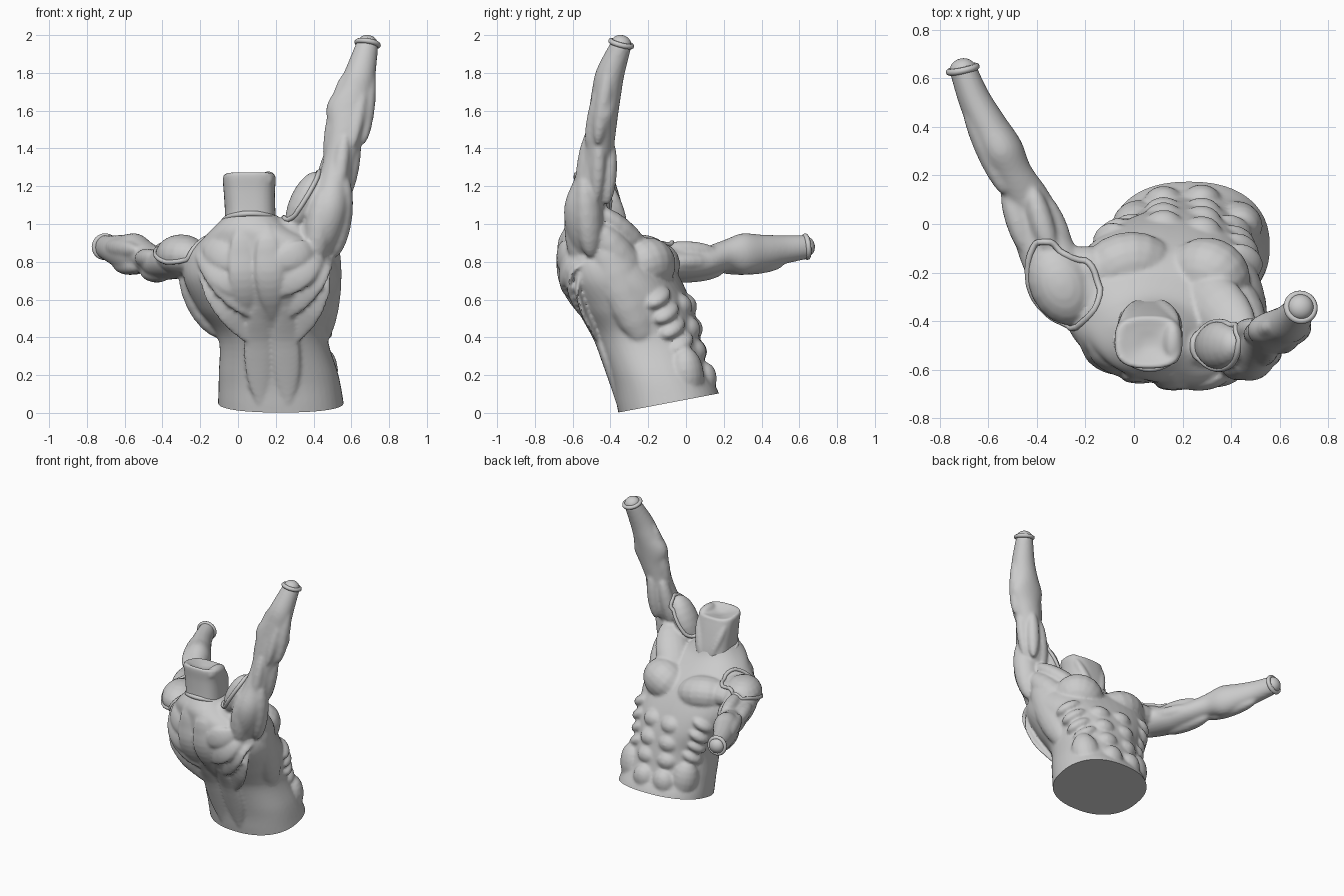
import bpy, bmesh, math
from mathutils import Vector, Matrix, Euler
from mathutils.bvhtree import BVHTree

if "Cube" in bpy.data.objects:
    bpy.data.objects.remove(bpy.data.objects["Cube"])


def smooth_path(rows, sub=6):
    """Catmull-Rom through rows of numbers of any width."""
    out = []
    for i in range(len(rows) - 1):
        p0, p1 = rows[max(i - 1, 0)], rows[i]
        p2, p3 = rows[i + 1], rows[min(i + 2, len(rows) - 1)]
        for s in range(sub):
            t = s / sub
            out.append([0.5 * (2 * b + (c - a) * t + (2 * a - 5 * b + 4 * c - d) * t * t
                               + (3 * b - a - 3 * c + d) * t ** 3)
                        for a, b, c, d in zip(p0, p1, p2, p3)])
    return out + [list(rows[-1])]


def skin_rings(bm, rings):
    vr = [[bm.verts.new(p) for p in r] for r in rings]
    n = len(vr[0])
    for a, b in zip(vr, vr[1:]):
        for i in range(n):
            bm.faces.new((a[i], a[(i + 1) % n], b[(i + 1) % n], b[i]))
    bm.faces.new(vr[0][::-1])
    bm.faces.new(vr[-1])


def trunk(bm, rows, sub=6, n=48, power=2.3):
    """Level rings: cx, cy, z, half width, half depth, yaw, tilt."""
    rings = []
    for cx, cy, z, a, b, yaw, tilt in smooth_path(rows, sub):
        ring, w = [], math.radians(yaw)
        for k in range(n):
            c, s = math.cos(math.tau * k / n), math.sin(math.tau * k / n)
            u = a * math.copysign(abs(c) ** (2 / power), c)
            v = b * math.copysign(abs(s) ** (2 / power), s)
            x, y = u * math.cos(w) - v * math.sin(w), u * math.sin(w) + v * math.cos(w)
            ring.append((cx + x, cy + y, z + tilt * y))
        rings.append(ring)
    skin_rings(bm, rings)


def limb(bm, rows, ref, n=24, sub=6):
    """Rings square to a path: x, y, z, side radius, other radius."""
    path, rings = smooth_path(rows, sub), []
    for i, (x, y, z, a, b) in enumerate(path):
        d = Vector(path[min(i + 1, len(path) - 1)][:3]) - Vector(path[max(i - 1, 0)][:3])
        side = d.cross(ref).normalized()
        up = side.cross(d).normalized()
        rings.append([Vector((x, y, z)) + side * a * math.cos(math.tau * k / n)
                      + up * b * math.sin(math.tau * k / n) for k in range(n)])
    skin_rings(bm, rings)


def ball(bm, m, n=18, rows=11):
    """Unit ball carried by a matrix."""
    rings = []
    for j in range(rows):
        a = math.pi * (j + .15) / (rows - .7)
        rings.append([m @ Vector((math.sin(a) * math.cos(math.tau * k / n),
                                  math.sin(a) * math.sin(math.tau * k / n), -math.cos(a))) for k in range(n)])
    skin_rings(bm, rings)


def blob(bm, loc, size, rot=(0, 0, 0)):
    ball(bm, Matrix.LocRotScale(Vector(loc), Euler([math.radians(r) for r in rot]), Vector(size)))


def strand(bm, a, b, w, d):
    """Long muscle between two points."""
    a, b = Vector(a), Vector(b)
    ball(bm, Matrix.LocRotScale((a + b) / 2, (b - a).to_track_quat('Z', 'Y'),
                                Vector((w, d, (b - a).length / 2))))


def shade(ob, angle=60):
    bpy.ops.object.select_all(action='DESELECT')
    ob.select_set(True)
    bpy.context.view_layer.objects.active = ob
    bpy.ops.object.shade_smooth_by_angle(angle=math.radians(angle))


def fused(name, bm, voxel):
    """Merge overlapping parts into one soft skin."""
    bmesh.ops.recalc_face_normals(bm, faces=bm.faces)
    me = bpy.data.meshes.new(name)
    bm.to_mesh(me)
    bm.free()
    ob = bpy.data.objects.new(name, me)
    bpy.context.collection.objects.link(ob)
    bpy.context.view_layer.objects.active = ob
    rem = ob.modifiers.new("fuse", 'REMESH')
    rem.mode, rem.voxel_size = 'VOXEL', voxel
    sm = ob.modifiers.new("soften", 'SMOOTH')
    sm.factor, sm.iterations = .5, 4
    for m in ("fuse", "soften"):
        bpy.ops.object.modifier_apply(modifier=m)
    return ob


# Torso core, leaning back and twisting as it rises
bm = bmesh.new()
trunk(bm, [(.23, -.08, .01, .335, .27, 0, .19), (.225, -.1, .08, .33, .265, 0, .17),
           (.215, -.14, .2, .317, .255, 0, .08), (.185, -.2, .4, .29, .275, -3, 0),
           (.15, -.27, .55, .36, .305, -8, 0), (.13, -.34, .7, .415, .305, -12, 0),
           (.12, -.385, .82, .40, .265, -14, 0), (.11, -.44, .91, .31, .21, -14, 0),
           (.08, -.47, .98, .21, .17, -10, 0), (.07, -.465, 1.05, .13, .13, 0, 0)])
core = BVHTree.FromBMesh(bm)


def surface(x, z, side):
    hit = core.ray_cast(Vector((x, 2 * side, z)), Vector((0, -side, 0)))[0]
    return hit or Vector((x, -.3, z))


def on_skin(x, z, side, size, rot=(0, 0, 0), sink=.65):
    blob(bm, surface(x, z, side) - Vector((0, side * size[1] * sink, 0)), size, rot)


def skin_strand(x0, z0, x1, z1, side, w, d):
    """Flat muscle band that follows the core surface."""
    rows = []
    for i in range(7):
        t = i / 6
        f = .15 + .85 * math.sin(math.pi * t) ** .7
        rows.append((*surface(x0 + (x1 - x0) * t, z0 + (z1 - z0) * t, side), w * f, d * f))
    limb(bm, rows, Vector((0, 1, 0)), 18, 2)


# Abdominal blocks in mirrored pairs
for z, r in ((.17, .1), (.325, .07), (.445, .07), (.565, .07)):
    for s in (-1, 1):
        on_skin(.2 + s * .078, z, 1, (.085, .075, r), (-12, 0, 0))
# Ribs and obliques on both flanks
for i in range(4):
    z = .37 + i * .08
    on_skin(.405 + i * .015, z, 1, (.095, .07, .046), (0, 30, -30), .62)
    on_skin(-.02 - i * .025, z, 1, (.085, .07, .046), (0, -30, 30), .62)
for s in (-1, 1):
    on_skin(.22 + s * .21, .2, 1, (.1, .09, .15), (0, s * 10, -s * 25), .75)
# Chest plates and their bands to the shoulders
blob(bm, (-.025, -.19, .765), (.2, .165, .135), (30, 8, 8))
blob(bm, (.31, -.215, .775), (.175, .165, .145), (35, -20, -15))
strand(bm, (.22, -.2, .78), (.47, -.48, 1.08), .12, .08)
strand(bm, (-.02, -.22, .8), (-.36, -.2, .82), .12, .09)
# Lower back columns, broad back, shoulder blades and neck-to-shoulder muscles
for s in (-1, 1):
    skin_strand(.19 + s * .075, .05, .17 + s * .075, .56, -1, .075, .022)
    skin_strand(.11 + s * .07, .5, .08 + s * .07, 1.0, -1, .075, .022)
    skin_strand(.19 + s * .05, .34, .14 + s * .34, .74, -1, .085, .02)
    skin_strand(.17 + s * .08, .5, .14 + s * .36, .84, -1, .07, .018)
    skin_strand(.12 + s * .09, .62, .12 + s * .33, .84, -1, .07, .022)
    skin_strand(.1 + s * .08, .78, .11 + s * .3, .89, -1, .07, .022)
    strand(bm, (.07 + s * .04, -.48, 1.0), (.09 + s * .29, -.47 - s * .06, .87 + s * .05), .08, .07)
# Side of the broad back, under each arm
strand(bm, (.43, -.2, .35), (.48, -.46, .97), .09, .12)
strand(bm, (.35, -.2, .6), (.5, -.48, 1.0), .1, .1)
strand(bm, (-.06, -.2, .4), (-.27, -.25, .82), .08, .12)

# Forward-reaching arm
limb(bm, [(-.18, -.3, .81, .12, .1), (-.31, -.2, .81, .12, .1), (-.385, -.05, .79, .11, .085),
          (-.43, .08, .795, .095, .075), (-.495, .2, .83, .08, .08), (-.545, .3, .84, .09, .11),
          (-.6, .4, .85, .08, .095), (-.66, .52, .865, .066, .076), (-.708, .65, .88, .055, .062)],
     Vector((0, 0, 1)))
blob(bm, (-.30, -.25, .835), (.13, .175, .11), (0, 0, 25))
for a, b, w, d in (((-.33, -.16, .86), (-.43, .17, .85), .05, .055), ((-.27, -.14, .8), (-.42, .16, .8), .06, .05),
                   ((-.38, -.14, .73), (-.5, .2, .75), .055, .05), ((-.43, -.14, .82), (-.53, .17, .82), .05, .05),
                   ((-.42, .1, .84), (-.62, .46, .91), .045, .045), ((-.46, .12, .81), (-.63, .46, .82), .045, .05),
                   ((-.52, .14, .77), (-.65, .52, .79), .05, .05), ((-.53, .12, .86), (-.7, .52, .88), .045, .05)):
    strand(bm, a, b, w, d)

# Raised arm
limb(bm, [(.37, -.48, .86, .11, .11), (.44, -.53, .96, .105, .1), (.48, -.545, 1.08, .1, .1),
          (.505, -.5, 1.2, .088, .1), (.54, -.47, 1.35, .085, .082), (.575, -.45, 1.5, .105, .08),
          (.595, -.435, 1.6, .128, .078), (.62, -.42, 1.7, .098, .078), (.648, -.4, 1.8, .082, .075),
          (.686, -.34, 1.955, .058, .054)], Vector((0, 1, 0)))
for a, b, w, d in (((.4, -.56, .77), (.46, -.57, 1.2), .08, .075), ((.5, -.5, .82), (.55, -.53, 1.28), .07, .085),
                   ((.43, -.46, 1.05), (.5, -.42, 1.42), .05, .05), ((.55, -.48, 1.1), (.62, -.46, 1.52), .045, .06),
                   ((.5, -.56, 1.05), (.57, -.51, 1.5), .05, .045), ((.54, -.42, 1.1), (.57, -.4, 1.45), .045, .045),
                   ((.47, -.46, 1.32), (.57, -.42, 1.8), .05, .05), ((.66, -.47, 1.42), (.7, -.4, 1.86), .048, .045),
                   ((.53, -.5, 1.42), (.64, -.43, 1.82), .04, .04), ((.6, -.52, 1.4), (.67, -.43, 1.8), .045, .04)):
    strand(bm, a, b, w, d)
# Shoulder cup beside the neck
blob(bm, (.35, -.5, 1.12), (.075, .1, .17), (0, 25, 0))
body = fused("muscled_torso_and_arms", bm, .011)
skin = BVHTree.FromPolygons([v.co for v in body.data.vertices], [p.vertices[:] for p in body.data.polygons])
# Clean slanted cut at the waist
bm = bmesh.new()
bm.from_mesh(body.data)
cut = bmesh.ops.bisect_plane(bm, geom=bm.verts[:] + bm.edges[:] + bm.faces[:], plane_co=(.23, -.09, .053),
                             plane_no=(0, -.19, 1), clear_inner=True)
bmesh.ops.edgeloop_fill(bm, edges=[e for e in bm.edges if e.is_boundary])
bm.to_mesh(body.data)
bm.free()
shade(body, 50)

# Neck, cut unevenly and slightly hollow on top
bm = bmesh.new()
trunk(bm, [(.065, -.45, .95, .14, .145, 0, -.25), (.065, -.455, 1.05, .134, .135, 0, -.2),
           (.06, -.47, 1.16, .135, .12, 0, -.15), (.06, -.485, 1.24, .14, .11, 0, -.15),
           (.06, -.485, 1.262, .128, .1, 0, -.15), (.06, -.485, 1.25, .08, .07, 0, -.1),
           (.06, -.485, 1.235, .02, .02, 0, 0)], 4, power=2.8)
blob(bm, (.16, -.49, 1.235), (.04, .09, .045))
for s in (-1, 1):
    strand(bm, (.065 + s * .03, -.32, .95), (.065 + s * .11, -.42, 1.23), .04, .035)
shade(fused("neck", bm, .01))


def cord(name, pts, r, snap=True):
    """Closed rolled edge, laid onto the skin."""
    cu = bpy.data.curves.new(name, 'CURVE')
    cu.dimensions, cu.bevel_depth, cu.bevel_resolution = '3D', r, 3
    loop = [p[:3] for p in smooth_path([pts[-1]] + pts + pts[:2], 6)][6:-7]
    sp = cu.splines.new('POLY')
    sp.points.add(len(loop) - 1)
    for p, q in zip(sp.points, loop):
        q = skin.find_nearest(Vector(q))[0] if snap else q
        p.co = (*q, 1)
    sp.use_cyclic_u = True
    bpy.context.collection.objects.link(bpy.data.objects.new(name, cu))


# Rolled edges around the shoulder and neck pieces
cord("forward_shoulder_edge", [(-.43, -.25, .83), (-.4, -.08, .87), (-.28, -.1, .92), (-.17, -.17, .92),
                               (-.14, -.36, .9), (-.25, -.42, .82), (-.38, -.37, .79)], .013)
cord("raised_shoulder_edge", [(.25, -.5, 1.02), (.3, -.6, 1.05), (.4, -.6, 1.2),
                              (.43, -.48, 1.28), (.4, -.4, 1.2), (.3, -.4, 1.05)], .013)
cord("neck_edge", [(.065 + .142 * math.cos(t * math.tau / 8), -.45 + .145 * math.sin(t * math.tau / 8),
                    1.01 - .045 * math.sin(t * math.tau / 8)) for t in range(8)], .015, False)

# Wrist cuffs and rounded stubs
for name, p, d in (("forward", (-.705, .637, .88), (-.2, .95, .1)), ("raised", (.686, -.343, 1.955), (.15, .25, .95))):
    rot = Vector(d).to_track_quat('Z', 'Y').to_euler()
    bpy.ops.mesh.primitive_torus_add(location=p, rotation=rot, major_radius=.057, minor_radius=.014,
                                     major_segments=32, minor_segments=10)
    bpy.context.object.name = name + "_wrist_cuff"
    shade(bpy.context.object)
    bpy.ops.mesh.primitive_uv_sphere_add(segments=24, ring_count=12, location=p, rotation=rot)
    bpy.context.object.name = name + "_wrist_stub"
    bpy.context.object.scale = (.054, .054, .045)
    shade(bpy.context.object)
